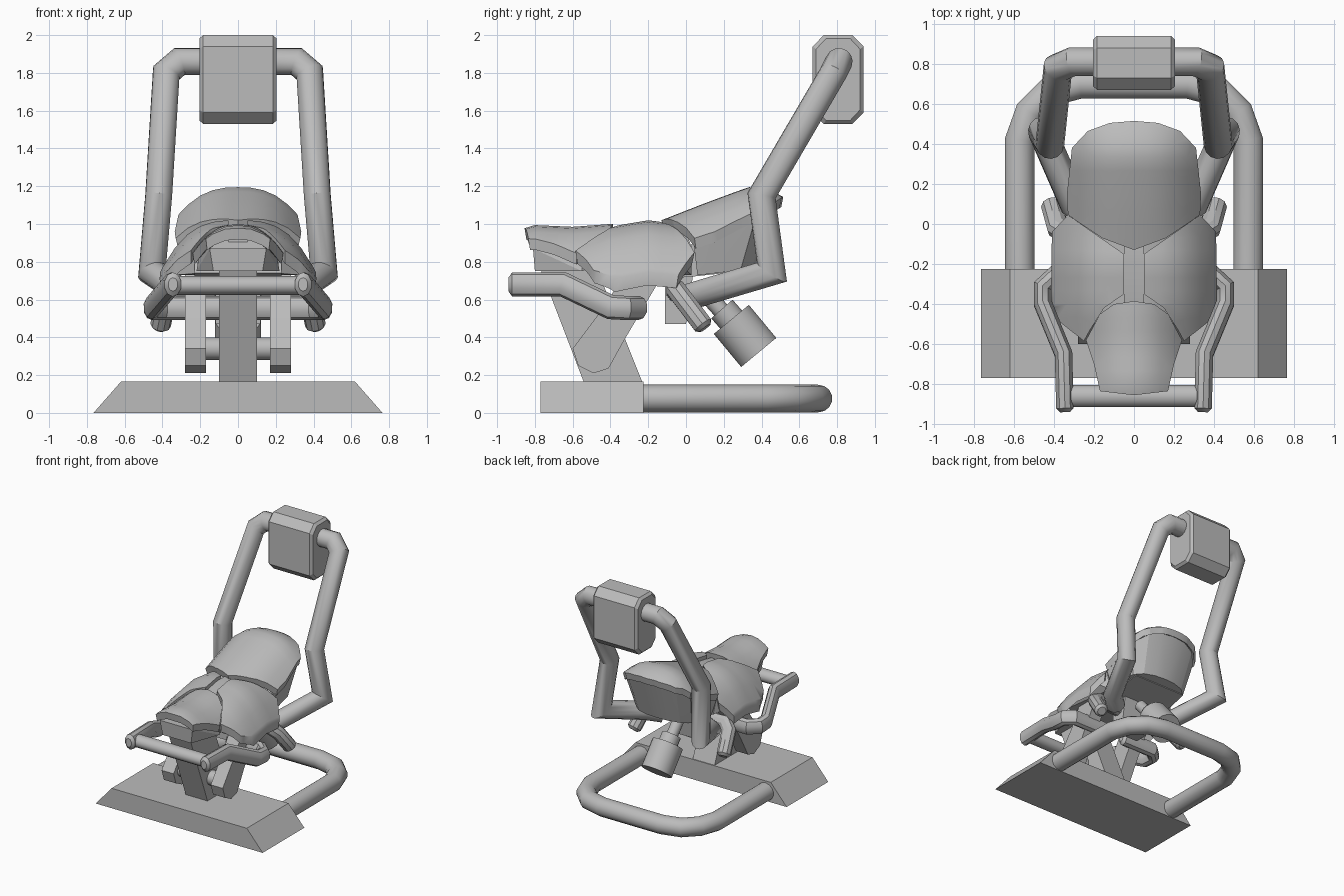
import bpy, bmesh, math
from mathutils import Vector

cube = bpy.data.objects.get("Cube")
if cube:
    bpy.data.objects.remove(cube, do_unlink=True)

grey = bpy.data.materials.new("plain_grey")
grey.use_nodes = True
COLOUR = (0.5, 0.5, 0.5, 1)
grey.diffuse_color = COLOUR
grey.node_tree.nodes["Principled BSDF"].inputs["Base Color"].default_value = COLOUR


def finish(name, bm, mirror=False, smooth=35):
    bmesh.ops.recalc_face_normals(bm, faces=bm.faces[:])
    me = bpy.data.meshes.new(name)
    bm.to_mesh(me)
    bm.free()
    me.materials.append(grey)
    me.shade_smooth()
    me.set_sharp_from_angle(angle=math.radians(smooth))
    ob = bpy.data.objects.new(name, me)
    bpy.context.collection.objects.link(ob)
    if mirror:
        ob.modifiers.new("mirror", 'MIRROR')
    return ob


def extrude(bm, faces):
    """Extrude a sheet into a closed solid and return the new vertices."""
    out = bmesh.ops.extrude_face_region(bm, geom=faces)["geom"]
    return [g for g in out if isinstance(g, bmesh.types.BMVert)]


def sweep(name, path, w, h, sides=14, mirror=False, cap=0):
    """Mitred tube with an elliptical section; cap chamfers both ends."""
    pts = [Vector(p) for p in path]
    dirs = [(b - a).normalized() for a, b in zip(pts, pts[1:])]
    side = dirs[0].cross(Vector((0, 0, 1))).normalized()
    up = side.cross(dirs[0])

    def section(centre, scale_w, scale_h):
        angles = [math.tau * (i + 0.5) / sides for i in range(sides)]
        return [centre + side * scale_w * math.cos(a) + up * scale_h * math.sin(a)
                for a in angles]

    ring = section(pts[0], w, h)
    rings = [ring]
    for k, d in enumerate(dirs):
        plane = d + dirs[k + 1] if k + 1 < len(dirs) else d
        ring = [v + d * ((pts[k + 1] - v).dot(plane) / d.dot(plane)) for v in ring]
        rings.append(ring)
    if cap:
        shrink = 1 - cap / w
        rings.insert(0, [pts[0] - dirs[0] * cap + (v - pts[0]) * shrink for v in rings[0]])
        rings.append([pts[-1] + dirs[-1] * cap + (v - pts[-1]) * shrink for v in rings[-1]])
    bm = bmesh.new()
    loops = [[bm.verts.new(v) for v in r] for r in rings]
    bm.faces.new(loops[0])
    bm.faces.new(loops[-1])
    for a, b in zip(loops, loops[1:]):
        for i in range(sides):
            j = (i + 1) % sides
            bm.faces.new((a[i], a[j], b[j], b[i]))
    return finish(name, bm, mirror)


def prism(name, profile, x0, x1, mirror=False):
    """Side profile (y, z) extruded across x."""
    bm = bmesh.new()
    face = bm.faces.new([bm.verts.new((x0, y, z)) for y, z in profile])
    for v in extrude(bm, [face]):
        v.co.x = x1
    return finish(name, bm, mirror, 25)


def hull(name, points):
    bm = bmesh.new()
    for p in points:
        bm.verts.new(p)
    bmesh.ops.convex_hull(bm, input=bm.verts[:])
    loose = [v for v in bm.verts if not v.link_faces]
    bmesh.ops.delete(bm, geom=loose, context='VERTS')
    return finish(name, bm, smooth=20)


def both(half):
    return half + [(-x, y) for x, y in reversed(half) if x > 0]


def dome(ridge, half_width, drop, power):
    """Height rule: a ridge line along y that falls away sideways."""
    def height(x, y):
        z = ridge[0][1] if y < ridge[0][0] else ridge[-1][1]
        for (y0, z0), (y1, z1) in zip(ridge, ridge[1:]):
            if y0 <= y <= y1:
                z = z0 + (z1 - z0) * (y - y0) / (y1 - y0)
        return z - drop * (abs(x) / half_width) ** power
    return height


def pad(name, outline, height, thickness, mirror=False):
    """Curved cushion cut from a plan outline, tucked in slightly underneath."""
    bm = bmesh.new()
    bm.faces.new([bm.verts.new((x, y, 0)) for x, y in outline])
    for normal in (Vector((1, 0, 0)), Vector((0, 1, 0))):
        for i in range(-14, 15):
            bmesh.ops.bisect_plane(bm, geom=bm.verts[:] + bm.edges[:] + bm.faces[:],
                                   dist=0.0005, plane_co=normal * i * 0.0667,
                                   plane_no=normal)
    bmesh.ops.remove_doubles(bm, verts=bm.verts[:], dist=0.003)
    for v in bm.verts:
        v.co.z = height(v.co.x, v.co.y)
    cx = sum(x for x, y in outline) / len(outline)
    cy = sum(y for x, y in outline) / len(outline)
    for v in extrude(bm, bm.faces[:]):
        v.co.x += (cx - v.co.x) * 0.04
        v.co.y += (cy - v.co.y) * 0.04
        v.co.z -= thickness
    return finish(name, bm, mirror, 40)


# Floor stand: sloped block and rear loop
hull("base_block", [(s * x, y, z) for s in (-1, 1) for y in (-0.77, -0.225)
                    for x, z in ((0.765, 0), (0.62, 0.165))])
loop = [(0.57, -0.25), (0.57, 0.42), (0.52, 0.56), (0.42, 0.66), (0.27, 0.7)]
sweep("base_loop", [(x, y, 0.076) for x, y in both(loop)], 0.075, 0.073)

# Leaning post and pivot links
prism("post", [(-0.54, 0.16), (-0.23, 0.16), (-0.47, 0.76), (-0.77, 0.76)], -0.1, 0.1)
prism("link_plate", [(-0.6, 0.34), (-0.57, 0.25), (-0.49, 0.21), (-0.41, 0.235),
                     (-0.33, 0.38), (-0.13, 0.72), (-0.33, 0.74), (-0.42, 0.58)],
      0.17, 0.28, mirror=True)
sweep("pivot_bar", [(-0.2, -0.49, 0.34), (0.2, -0.49, 0.34)], 0.06, 0.06)

# Central body under the cushions
prism("underframe", [(-0.5, 0.74), (-0.3, 0.7), (0.02, 0.72), (0.3, 0.75),
                     (0.3, 0.9), (-0.45, 0.88)], -0.23, 0.23)
hull("middle_body", [(s * x, y, z) for s in (-1, 1) for x, y, z in (
    (0.2, -0.5, 0.85), (0.33, -0.4, 0.73), (0.35, -0.03, 0.78), (0.2, -0.48, 0.74),
    (0.27, 0.03, 0.73), (0.3, 0.03, 0.88), (0.1, 0, 0.95), (0.1, -0.4, 0.92))])
hull("nose_body", [(s * x, y, z) for s in (-1, 1) for x, y, z in (
    (0.15, -0.81, 0.87), (0.2, -0.55, 0.87), (0.13, -0.8, 0.75),
    (0.22, -0.55, 0.75), (0.15, -0.42, 0.8))])

# Cushions
nose_top = dome([(-0.86, 0.975), (-0.82, 0.995), (-0.6, 0.985), (-0.4, 1.0)], 0.24, 0.14, 2.2)
pad("nose_cushion", both([(0, -0.855), (0.17, -0.835), (0.2, -0.7), (0.24, -0.58),
                          (0.17, -0.45), (0.1, -0.4), (0, -0.385)]), nose_top, 0.06)

side_top = dome([(-0.58, 0.92), (-0.41, 0.985), (-0.2, 1.02), (0.05, 0.99)], 0.41, 0.27, 3)
pad("side_cushion", [(0.05, -0.15), (0.33, 0.045), (0.41, -0.04), (0.415, -0.38),
                     (0.37, -0.49), (0.25, -0.585), (0.22, -0.53), (0.15, -0.42),
                     (0.05, -0.35)], side_top, 0.07, mirror=True)
prism("centre_strip", [(-0.42, 0.85), (-0.42, 0.95), (-0.2, 0.99), (-0.1, 0.99),
                       (-0.1, 0.85)], -0.05, 0.05)

rear_top = dome([(-0.13, 1.02), (0.1, 1.11), (0.33, 1.195), (0.43, 1.19), (0.52, 1.14)],
                0.335, 0.17, 2.6)
rear_plan = [(0, -0.13), (0.16, -0.07), (0.33, 0.045), (0.335, 0.15), (0.31, 0.38),
             (0.23, 0.465), (0.12, 0.505), (0, 0.515)]
pad("rear_cushion", both(rear_plan), rear_top, 0.055)
rear_points = [(x, y) for x, y in both(rear_plan) if y > 0]
hull("rear_body",
     [(x * 0.95, y * 0.95, rear_top(x, y) - 0.045) for x, y in rear_points]
     + [(x * 0.82, 0.03 + y * 0.68, 0.725 + y * 0.08) for x, y in rear_points])

# Tall frame that carries the head block
frame = [(0.2, 0.02, 0.615), (0.3, 0.1, 0.64), (0.455, 0.455, 0.745), (0.42, 0.40, 1.15),
         (0.38, 0.78, 1.8), (0.31, 0.81, 1.86), (0.1, 0.81, 1.86)]
sweep("tall_frame", frame, 0.072, 0.072, mirror=True)
head = [(y, z) for y, z in ((0.67, 1.59), (0.73, 1.53), (0.88, 1.53), (0.94, 1.59),
                            (0.94, 1.94), (0.88, 2.0), (0.73, 2.0), (0.67, 1.94))]
hull("head_block", [(s * 0.205, 0.805 + (y - 0.805) * 0.86, 1.765 + (z - 1.765) * 0.92)
                    for s in (-1, 1) for y, z in head]
     + [(s * 0.185, y, z) for s in (-1, 1) for y, z in head])

# Front handle bar and its arms
sweep("front_bar", [(-0.36, -0.86, 0.675), (0.36, -0.86, 0.675)], 0.056, 0.05)
sweep("handle_arm", [(0.345, -0.92, 0.68), (0.352, -0.65, 0.68), (0.455, -0.4, 0.56),
                     (0.455, -0.31, 0.555), (0.39, -0.25, 0.555), (0.1, -0.25, 0.555)],
      0.046, 0.064, 10, mirror=True, cap=0.02)

# Rear paddles and bracket
sweep("rear_paddle", [(0.12, -0.05, 0.64), (0.33, -0.05, 0.65), (0.38, -0.02, 0.61),
                      (0.41, 0.09, 0.465)], 0.055, 0.055, 10, mirror=True, cap=0.02)
prism("bracket", [(-0.11, 0.47), (0, 0.47), (0.04, 0.75), (-0.11, 0.75)], -0.12, 0.12)

# Drive cylinder with its collar and rod
sweep("drive_rod", [(0, 0.08, 0.66), (0, 0.26, 0.46)], 0.045, 0.045)
sweep("drive_collar", [(0, 0.19, 0.55), (0, 0.26, 0.47)], 0.075, 0.075)
sweep("drive_cylinder", [(0, 0.24, 0.495), (0, 0.385, 0.32)], 0.122, 0.122, 20)
